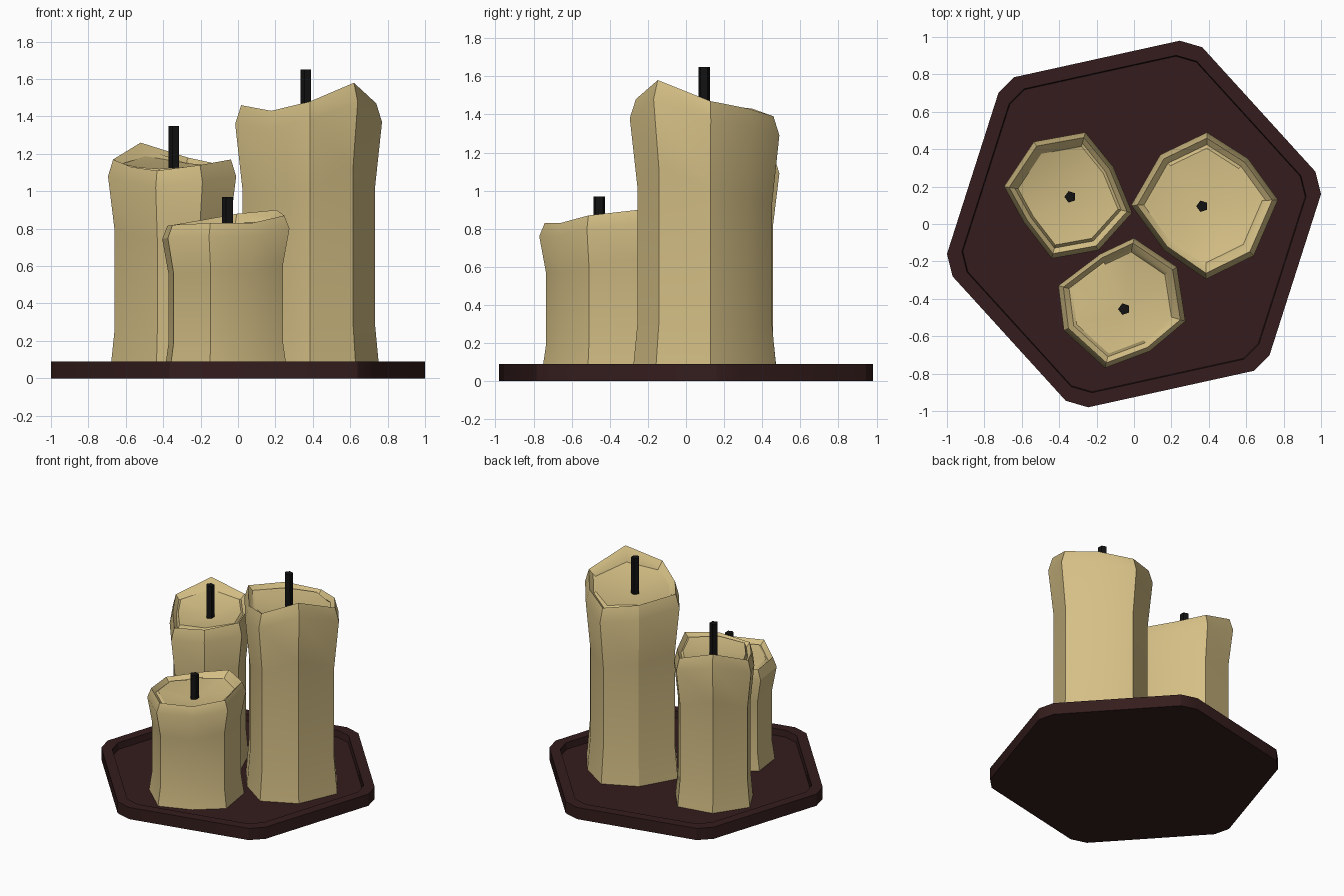
import bpy, bmesh
from math import radians
from mathutils import Vector

if "Cube" in bpy.data.objects:
    bpy.data.objects.remove(bpy.data.objects["Cube"])


def material(name, rgb):
    m = bpy.data.materials.new(name)
    m.diffuse_color = (*rgb, 1)
    m.use_nodes = True
    m.node_tree.nodes["Principled BSDF"].inputs["Base Color"].default_value = m.diffuse_color
    return m


WAX = material("wax", (0.66, 0.52, 0.235))
WOOD = material("dark_wood", (0.035, 0.012, 0.012))
BLACK = material("wick_black", (0.006, 0.006, 0.006))


def loft(name, rings, mat):
    """Skin a stack of rings; a one-point ring closes to a tip, others get caps."""
    bm = bmesh.new()
    loops = [[bm.verts.new(p) for p in ring] for ring in rings]
    for a, b in zip(loops, loops[1:]):
        n = len(a)
        for i in range(n):
            j = (i + 1) % n
            bm.faces.new((a[i], a[j], b[0]) if len(b) == 1 else (a[i], a[j], b[j], b[i]))
    bm.faces.new(loops[0])
    if len(loops[-1]) > 2:
        bm.faces.new(loops[-1])
    bmesh.ops.recalc_face_normals(bm, faces=bm.faces)
    me = bpy.data.meshes.new(name)
    bm.to_mesh(me)
    bm.free()
    ob = bpy.data.objects.new(name, me)
    bpy.context.collection.objects.link(ob)
    me.materials.append(mat)
    bpy.ops.object.select_all(action='DESELECT')
    ob.select_set(True)
    bpy.context.view_layer.objects.active = ob
    bpy.ops.object.shade_smooth_by_angle(angle=radians(30))
    return ob


# Tray: hexagon with clipped corners, half outline repeated by a half turn
half = [(0.245, 0.98), (0.365, 0.945), (0.97, 0.28), (1.0, 0.16), (0.725, -0.70), (0.64, -0.785)]
outline = half + [(-x, -y) for x, y in half]
FLOOR = 0.04


def tray_ring(s, z):
    return [(x * s, y * s, z) for x, y in outline]


loft("tray", [tray_ring(1, 0), tray_ring(1, 0.09), tray_ring(0.92, 0.09), tray_ring(0.915, FLOOR)], WOOD)


def candle(name, wick, wick_top, pool, kink, bulge, crease, outer):
    """outer: (x, y, rim height) around the widest part of the candle."""
    n = len(outer)
    c = Vector((sum(p[0] for p in outer) / n, sum(p[1] for p in outer) / n))
    low = min(p[2] for p in outer)

    def ring(s, height):
        return [(c.x + (x - c.x) * s, c.y + (y - c.y) * s, height(h)) for x, y, h in outer]

    loft(name, [
        ring(0.965, lambda h: FLOOR - 0.005),
        ring(0.90, lambda h: kink),
        ring(0.90, lambda h: h - crease),
        ring(1.0, lambda h: h - bulge),
        ring(0.92, lambda h: h),
        ring(0.83, lambda h: h - 0.03),
        ring(0.78, lambda h: pool + 0.02 + 0.45 * (h - low)),
        [(wick[0], wick[1], pool)],
    ], WAX)
    # Wick: five-sided post standing in the wax pool
    bpy.ops.mesh.primitive_cylinder_add(vertices=5, radius=0.032, depth=wick_top - pool + 0.03,
                                        location=(*wick, (wick_top + pool - 0.03) / 2),
                                        rotation=(0, 0, radians(18)))
    w = bpy.context.object
    w.name = name + "_wick"
    w.data.materials.append(BLACK)


candle("tall_candle", (0.365, 0.095), 1.65, 1.37, 0.30, 0.10, 0.46, [
    (0.39, 0.49, 1.39), (0.61, 0.35, 1.43), (0.77, 0.13, 1.47), (0.64, -0.17, 1.58),
    (0.385, -0.295, 1.48), (0.16, -0.14, 1.43), (-0.015, 0.10, 1.46), (0.14, 0.37, 1.43)])
candle("middle_candle", (-0.34, 0.145), 1.35, 1.10, 0.25, 0.09, 0.37, [
    (-0.26, 0.49, 1.18), (-0.11, 0.305, 1.15), (-0.01, 0.06, 1.17), (-0.19, -0.14, 1.14),
    (-0.44, -0.185, 1.11), (-0.59, 0.01, 1.13), (-0.695, 0.20, 1.17), (-0.535, 0.44, 1.26)])
candle("short_candle", (-0.053, -0.455), 0.97, 0.78, 0.19, 0.07, 0.26, [
    (0.0, -0.075, 0.88), (0.23, -0.23, 0.90), (0.275, -0.52, 0.87), (0.085, -0.68, 0.83),
    (-0.155, -0.77, 0.83), (-0.375, -0.57, 0.82), (-0.405, -0.33, 0.815), (-0.18, -0.16, 0.85)])
